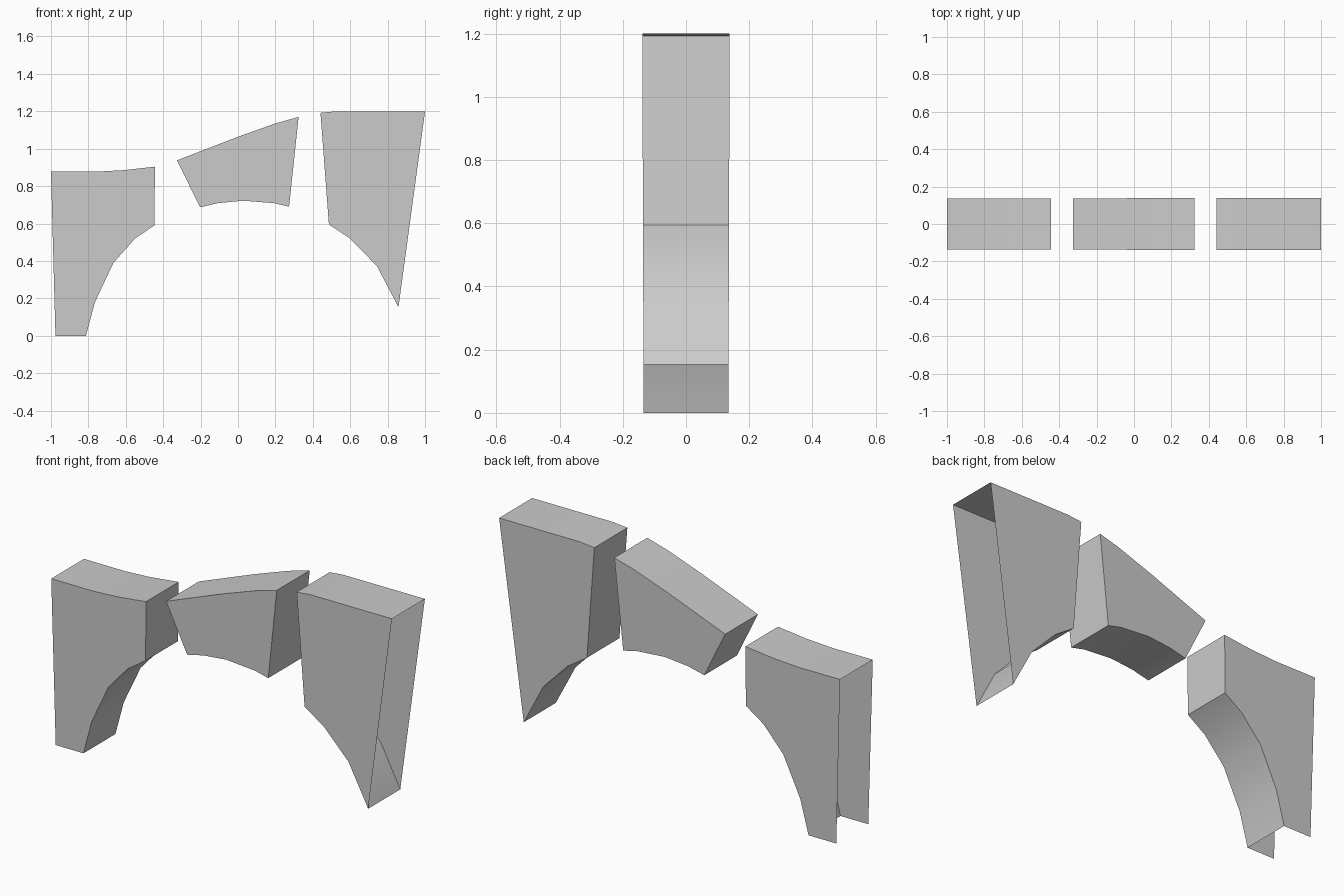
import bpy
import bmesh
import math

cube = bpy.data.objects.get("Cube")
if cube:
    bpy.data.objects.remove(cube, do_unlink=True)

# Plain grey stone
stone = bpy.data.materials.new("stone_grey")
stone.use_nodes = True
grey = (0.6, 0.6, 0.6, 1.0)
stone.diffuse_color = grey
stone.node_tree.nodes["Principled BSDF"].inputs["Base Color"].default_value = grey
stone.node_tree.nodes["Principled BSDF"].inputs["Roughness"].default_value = 0.8


def half_depth(z):
    """Blocks get very slightly thinner towards the ground."""
    return 0.134 + 0.0035 * z


def arch_block(name, outline, open_sides=()):
    """Extrude an x-z outline in depth; open_sides lists the edges left unwalled."""
    bm = bmesh.new()
    front = [bm.verts.new((x, -half_depth(z), z)) for x, z in outline]
    back = [bm.verts.new((x, half_depth(z), z)) for x, z in outline]
    bm.faces.new(front)
    bm.faces.new(back[::-1])
    count = len(outline)
    for i in range(count):
        if i not in open_sides:
            j = (i + 1) % count
            bm.faces.new((front[j], front[i], back[i], back[j]))
    bmesh.ops.recalc_face_normals(bm, faces=bm.faces)
    # Open shells: make sure the front wall faces outwards
    bm.faces.ensure_lookup_table()
    if bm.faces[0].normal.y > 0:
        bmesh.ops.reverse_faces(bm, faces=bm.faces)

    mesh = bpy.data.meshes.new(name)
    bm.to_mesh(mesh)
    bm.free()
    mesh.materials.append(stone)
    block = bpy.data.objects.new(name, mesh)
    bpy.context.collection.objects.link(block)

    # Smooth along the curved undersides, sharp at the block corners
    bpy.ops.object.select_all(action="DESELECT")
    block.select_set(True)
    bpy.context.view_layer.objects.active = block
    bpy.ops.object.shade_smooth_by_angle(angle=math.radians(30))
    return block


# Low springer with a leg: foot and outer side are open
arch_block("low_springer", [
    (-0.976, 0), (-0.813, 0), (-0.765, 0.18), (-0.666, 0.39), (-0.55, 0.52),
    (-0.447, 0.59), (-0.444, 0.904), (-0.615, 0.885), (-0.765, 0.877), (-1, 0.878),
], open_sides=(0, 9))

# Closed wedge at the crown
arch_block("keystone", [
    (-0.203, 0.687), (-0.107, 0.709), (0.027, 0.722), (0.193, 0.709), (0.273, 0.69),
    (0.324, 1.17), (0.203, 1.136), (0, 1.064), (-0.326, 0.938),
])

# High springer tapering to a point: outer side is open
arch_block("high_springer", [
    (0.858, 0.153), (1, 1.2), (0.524, 1.2), (0.441, 1.192),
    (0.486, 0.595), (0.599, 0.52), (0.743, 0.372),
], open_sides=(0,))
